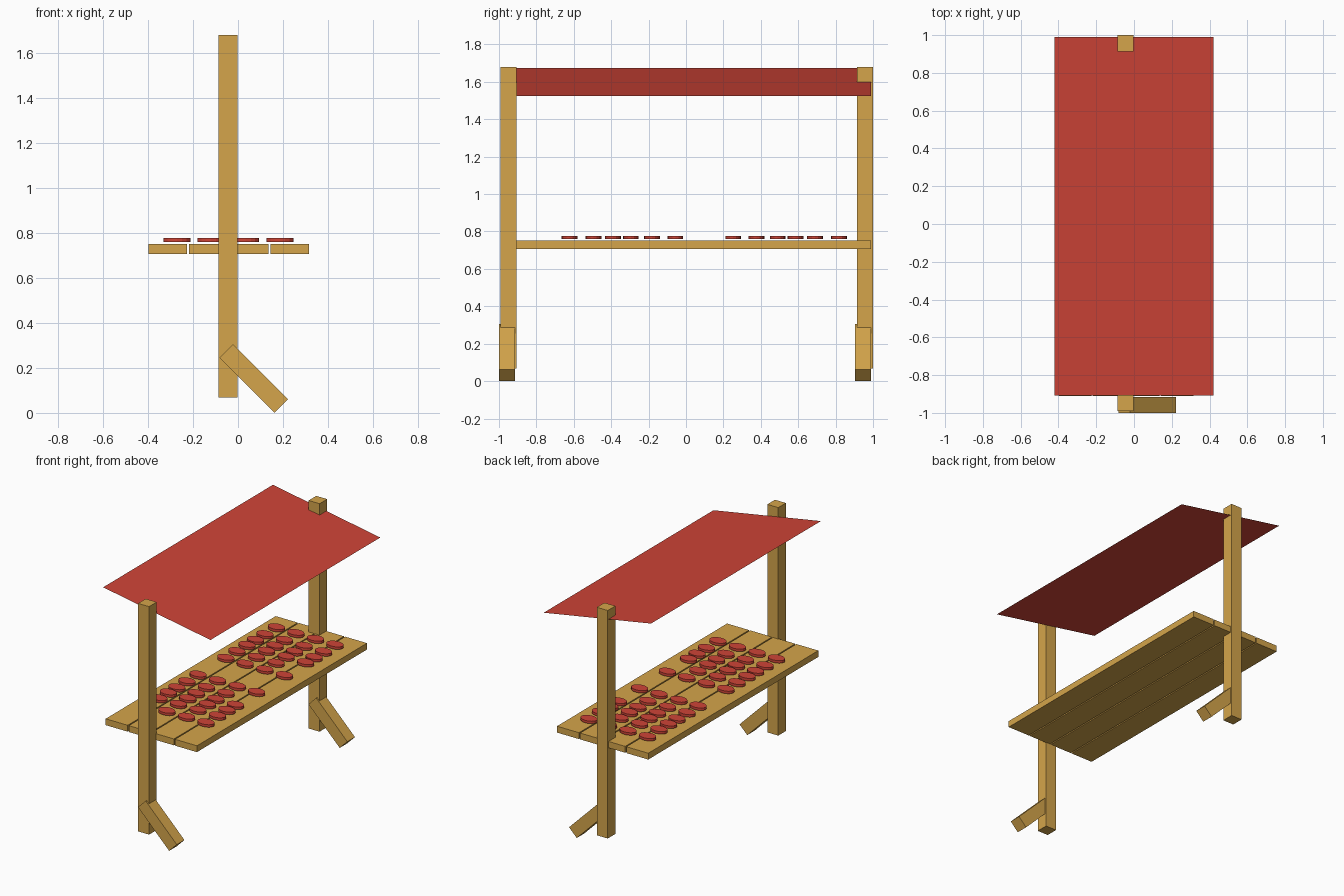
import bpy, bmesh, math
from mathutils import Matrix

if "Cube" in bpy.data.objects:
    bpy.data.objects.remove(bpy.data.objects["Cube"])


def material(name, rgb):
    m = bpy.data.materials.new(name)
    m.diffuse_color = (*rgb, 1)
    m.use_nodes = True
    m.node_tree.nodes["Principled BSDF"].inputs["Base Color"].default_value = m.diffuse_color
    return m


wood = material("pale wood", (0.66, 0.375, 0.07))
red = material("warm red", (0.62, 0.058, 0.038))


def finish(name, bm, mat):
    mesh = bpy.data.meshes.new(name)
    bm.to_mesh(mesh)
    bm.free()
    mesh.materials.append(mat)
    obj = bpy.data.objects.new(name, mesh)
    bpy.context.collection.objects.link(obj)
    return obj


def box(name, center, size, mat, tilt=0):
    bm = bmesh.new()
    bmesh.ops.create_cube(bm, size=1, matrix=Matrix.Diagonal((*size, 1)))
    obj = finish(name, bm, mat)
    obj.location = center
    obj.rotation_euler.y = tilt
    return obj


# Upright posts with slanted braces as feet
for side, post_y, foot_y in (("front", -0.948, -0.958), ("back", 0.957, 0.947)):
    box(side + "_post", (-0.045, post_y, 0.874), (0.085, 0.085, 1.612), wood)
    box(side + "_foot", (0.07, foot_y, 0.153), (0.345, 0.085, 0.085), wood, math.radians(45))

# Table top of four planks
for i in range(4):
    box(f"table_plank_{i + 1}", (-0.312 + i * 0.1807, 0.04, 0.728), (0.172, 1.9, 0.045), wood)

# Sloping cloth canopy, a single sheet
bm = bmesh.new()
corners = ((-0.42, -0.907, 1.673), (0.42, -0.907, 1.525), (0.42, 0.99, 1.525), (-0.42, 0.99, 1.673))
bm.faces.new([bm.verts.new(c) for c in corners])
finish("canopy", bm, red)

# Two groups of oval goods laid out in columns; one is missing from each group
columns = (-0.272, -0.12, 0.034, 0.186)
rows = (-0.623, -0.495, -0.39, -0.295, -0.182, -0.057)
groups = (("front_goods", rows, 4), ("back_goods", [0.195 - y for y in rows], 4))
for name, ys, gap in groups:
    bm = bmesh.new()
    for c, x in enumerate(columns):
        for r, y in enumerate(ys):
            if c == 3 and r == gap:
                continue
            place = Matrix.Translation((x, y, 0.768)) @ Matrix.Diagonal((0.06, 0.042, 0.018, 1))
            bmesh.ops.create_cone(bm, cap_ends=True, segments=16, radius1=1, radius2=1,
                                  depth=1, matrix=place)
    finish(name, bm, red)
